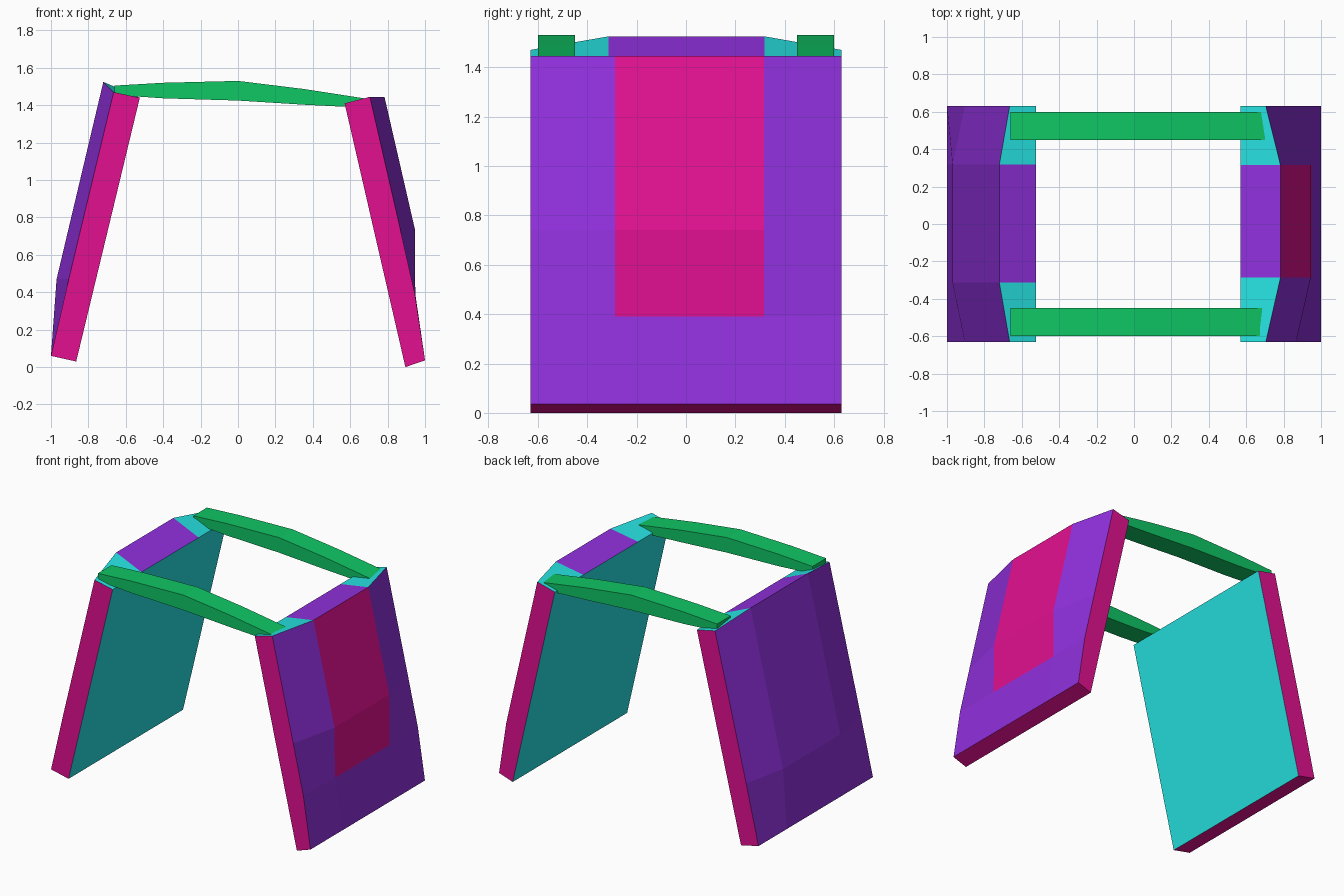
import bpy, bmesh

if "Cube" in bpy.data.objects:
    bpy.data.objects.remove(bpy.data.objects["Cube"])

COLOURS = {
    "purple": (0.28, 0.03, 0.72, 1),
    "cyan": (0.02, 0.76, 0.76, 1),
    "magenta": (0.76, 0.005, 0.28, 1),
    "green": (0.005, 0.57, 0.13, 1),
}
MATS = {}
for key, rgba in COLOURS.items():
    MATS[key] = bpy.data.materials.new(key)
    MATS[key].diffuse_color = rgba
SLOTS = list(COLOURS)


def finish(name, bm):
    bmesh.ops.recalc_face_normals(bm, faces=bm.faces)
    mesh = bpy.data.meshes.new(name)
    bm.to_mesh(mesh)
    bm.free()
    for key in SLOTS:
        mesh.materials.append(MATS[key])
    obj = bpy.data.objects.new(name, mesh)
    bpy.context.collection.objects.link(obj)
    return obj


def panel(name, cols, end, mid, inner_top, inner_bottom, stripe_rows=0):
    """Leaning slab: flat inside, faceted outside that bulges between the middle columns."""
    bm = bmesh.new()

    def column(profile, y):
        return [bm.verts.new((x, y, z)) for x, z in profile]

    def face(verts, colour):
        bm.faces.new(verts).material_index = SLOTS.index(colour)

    outer = [column(p, y) for p, y in zip((end, mid, mid, end), cols)]
    inner = [column((inner_top, inner_bottom), y) for y in cols]
    for i in range(3):
        a, b, c, d = outer[i], outer[i + 1], inner[i], inner[i + 1]
        for r in range(len(a) - 1):
            stripe = i == 1 and r < stripe_rows
            face((a[r], a[r + 1], b[r + 1], b[r]), "magenta" if stripe else "purple")
        face((a[0], b[0], d[0], c[0]), "purple" if i == 1 else "cyan")
        face((a[-1], c[1], d[1], b[-1]), "magenta")
        face((c[0], d[0], d[1], c[1]), "cyan")
    for i in (0, 3):
        face(outer[i] + inner[i][::-1], "magenta")
    return finish(name, bm)


# Side panels
panel("left_panel", (-0.63, -0.313, 0.317, 0.63),
      end=[(-0.665, 1.47), (-0.905, 0.47), (-1.0, 0.06)],
      mid=[(-0.72, 1.525), (-0.97, 0.47), (-1.0, 0.06)],
      inner_top=(-0.525, 1.44), inner_bottom=(-0.865, 0.03))
panel("right_panel", (-0.63, -0.287, 0.315, 0.63),
      end=[(0.705, 1.445), (0.867, 0.74), (0.945, 0.395), (1.0, 0.036)],
      mid=[(0.783, 1.445), (0.945, 0.74), (0.948, 0.39), (1.0, 0.036)],
      inner_top=(0.57, 1.41), inner_bottom=(0.895, 0.0), stripe_rows=2)

# Arched cross beams, front and back
BEAM = [(-0.66, 1.505), (-0.4, 1.52), (0.0, 1.53), (0.35, 1.487), (0.70, 1.433),
        (0.70, 1.395), (0.57, 1.392), (0.35, 1.403), (0.0, 1.425), (-0.4, 1.437),
        (-0.66, 1.455)]
for name, y in (("front_beam", -0.60), ("back_beam", 0.45)):
    bm = bmesh.new()
    side = bm.faces.new([bm.verts.new((x, y, z)) for x, z in BEAM])
    side.material_index = SLOTS.index("green")
    ext = bmesh.ops.extrude_face_region(bm, geom=[side], use_keep_orig=True)
    moved = [g for g in ext["geom"] if isinstance(g, bmesh.types.BMVert)]
    bmesh.ops.translate(bm, verts=moved, vec=(0, 0.15, 0))
    for f in bm.faces:
        f.material_index = SLOTS.index("green")
    finish(name, bm)

for m in bpy.data.materials:
    if m.users and not m.is_grease_pencil:
        m.use_nodes = True
        m.node_tree.nodes["Principled BSDF"].inputs["Base Color"].default_value = m.diffuse_color
